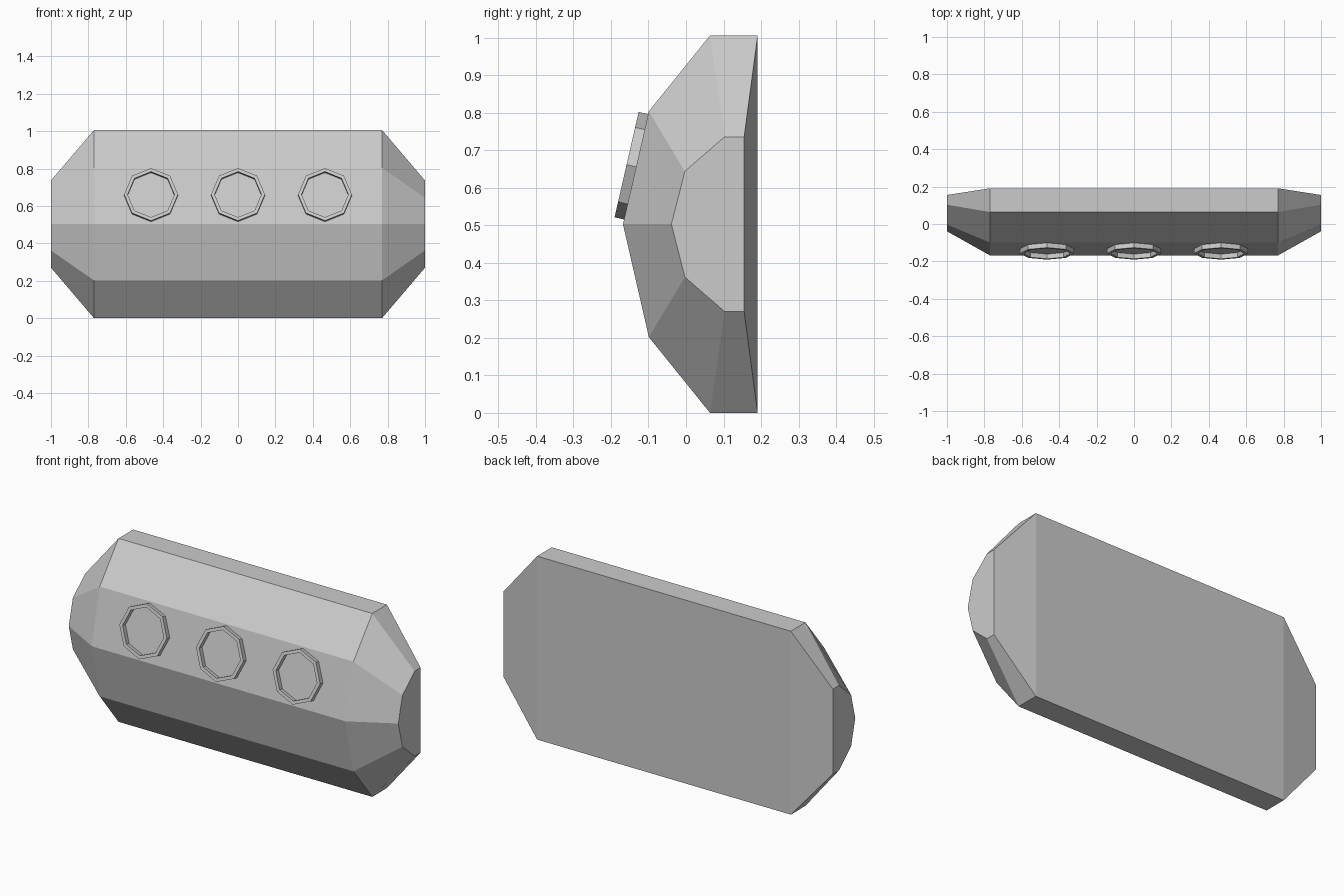
import bpy, bmesh, math
from mathutils import Matrix

if "Cube" in bpy.data.objects:
    bpy.data.objects.remove(bpy.data.objects["Cube"])


def finish(bm, name):
    bmesh.ops.recalc_face_normals(bm, faces=bm.faces)
    me = bpy.data.meshes.new(name)
    bm.to_mesh(me)
    bm.free()
    ob = bpy.data.objects.new(name, me)
    bpy.context.collection.objects.link(ob)
    return ob


def half_profile(points, mid):
    # mirror the lower half (y, z) points about the mid height
    return points + [(y, 2 * mid - z) for y, z in reversed(points) if abs(z - mid) > 1e-6]


def loft(name, sections):
    # sections: list of (x, profile) joined into a closed solid
    bm = bmesh.new()
    rings = [[bm.verts.new((x, y, z)) for y, z in prof] for x, prof in sections]
    for a, b in zip(rings, rings[1:]):
        n = len(a)
        for i in range(n):
            j = (i + 1) % n
            bm.faces.new((a[i], a[j], b[j], b[i]))
    bm.faces.new(rings[0])
    bm.faces.new(rings[-1])
    return finish(bm, name)


def octagon_ring(name, outer, inner, low, high, matrix):
    # octagonal tube with square section
    bm = bmesh.new()
    section = [(outer, low), (outer, high), (inner, high), (inner, low)]
    loops = []
    for r, h in section:
        loops.append([bm.verts.new((r * math.cos(i * math.pi / 4),
                                    r * math.sin(i * math.pi / 4), h)) for i in range(8)])
    for k in range(4):
        a, b = loops[k], loops[(k + 1) % 4]
        for i in range(8):
            j = (i + 1) % 8
            bm.faces.new((a[i], a[j], b[j], b[i]))
    ob = finish(bm, name)
    ob.matrix_world = matrix
    return ob


# faceted housing with tapered ends
MID = 0.503
main = half_profile([(0.191, 0), (0.064, 0), (-0.099, 0.202), (-0.168, MID)], MID)
end = half_profile([(0.155, 0.27), (0.103, 0.27), (-0.003, 0.362), (-0.039, MID)], MID)
loft("housing", [(-1, end), (-0.77, main), (0.77, main), (1, end)])

# three raised octagonal rims on the sloped upper front panel
tilt = Matrix.Rotation(math.atan2(0.302, 0.069), 4, 'X')
for i, x in enumerate((-0.465, 0, 0.465)):
    place = Matrix.Translation((x, -0.133, 0.656)) @ tilt
    octagon_ring(f"lamp_rim_{i + 1}", 0.144, 0.125, -0.002, 0.026, place)
